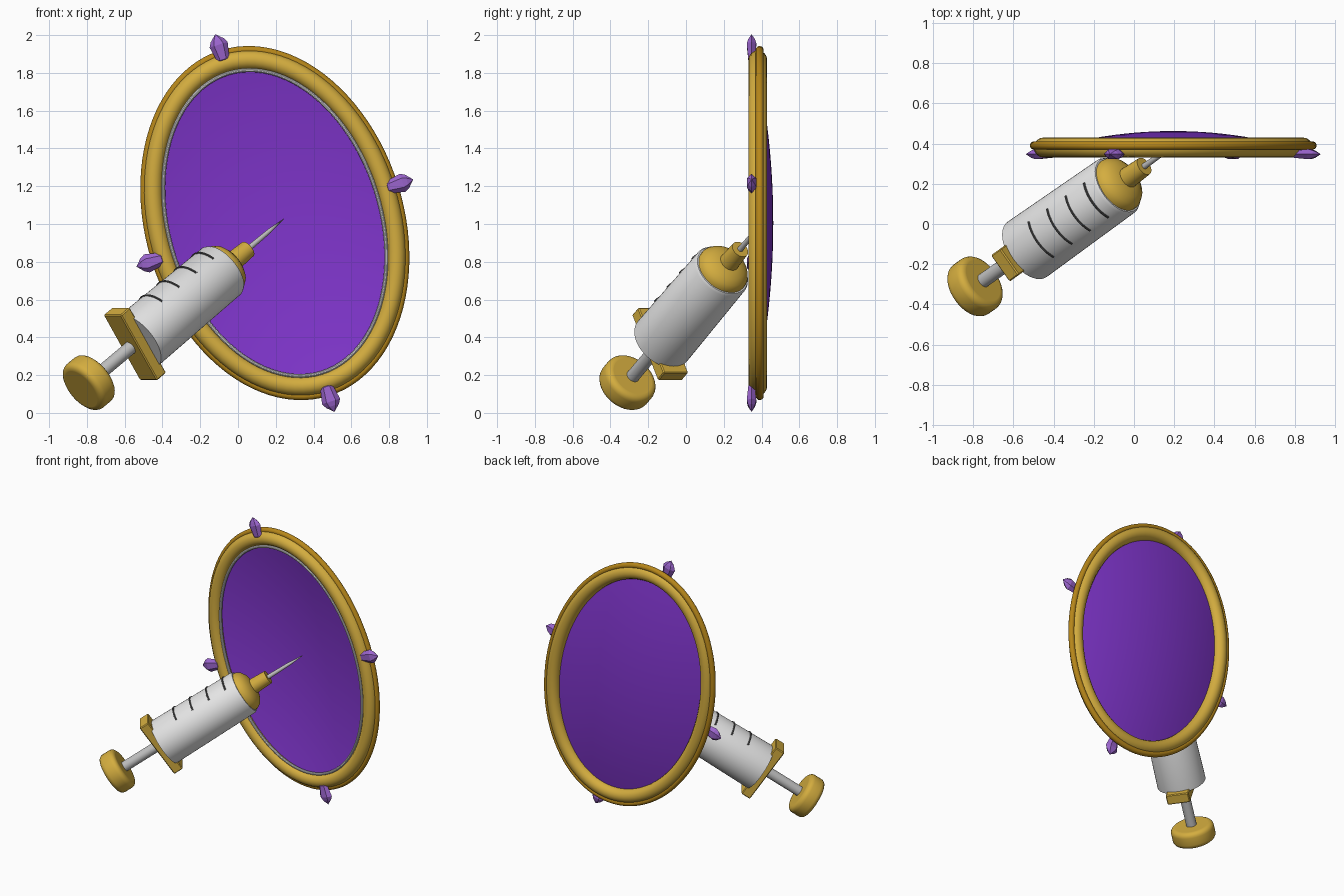
import bpy, bmesh, math
from mathutils import Matrix, Vector

if "Cube" in bpy.data.objects:
    bpy.data.objects.remove(bpy.data.objects["Cube"])


def material(name, rgb):
    m = bpy.data.materials.new(name)
    m.diffuse_color = (*rgb, 1)
    m.use_nodes = True
    m.node_tree.nodes["Principled BSDF"].inputs["Base Color"].default_value = m.diffuse_color
    return m


GOLD = material("gold", (0.66, 0.42, 0.05))
DARK_GOLD = material("dark gold", (0.47, 0.24, 0.01))
PURPLE = material("purple glass", (0.216, 0.036, 0.61))
VIOLET = material("violet crystal", (0.33, 0.13, 0.62))
WHITE = material("pale barrel", (0.78, 0.78, 0.78))
SILVER = material("silver", (0.53, 0.53, 0.53))
GREY = material("dark grey", (0.09, 0.09, 0.09))

# Frame of the tilted oval, and of the slanted injector (local z = axis)
OVAL = Matrix.Translation((0.195, 0, 1.005)) @ Matrix.Rotation(math.radians(-17.5), 4, 'Y')
axis = Vector((1, 0.71, 0.84)).normalized()
side = Vector((0, 0, 1)).cross(axis).normalized()
up = axis.cross(side)
TOOL = Matrix((-side, up, axis)).transposed()
if TOOL.determinant() < 0:
    TOOL = Matrix((side, up, axis)).transposed()
TOOL = Matrix.Translation((-0.79, -0.31, 0.16)) @ TOOL.to_4x4()


def finish(name, bm, mat, matrix, smooth=True):
    bmesh.ops.remove_doubles(bm, verts=bm.verts, dist=1e-5)
    bmesh.ops.recalc_face_normals(bm, faces=bm.faces)
    me = bpy.data.meshes.new(name)
    bm.to_mesh(me)
    bm.free()
    me.transform(matrix)
    me.materials.append(mat)
    for p in me.polygons:
        p.use_smooth = smooth
    if smooth:
        me.set_sharp_from_angle(angle=math.radians(35))
    ob = bpy.data.objects.new(name, me)
    bpy.context.collection.objects.link(ob)
    return ob


def skin(rows, closed_rows=False):
    """Joins equal loops of points with quads; each loop is closed."""
    bm = bmesh.new()
    v = [[bm.verts.new(p) for p in row] for row in rows]
    n, m = len(rows), len(rows[0])
    for i in range(n if closed_rows else n - 1):
        for j in range(m):
            a, b = v[i], v[(i + 1) % n]
            bm.faces.new((a[j], a[(j + 1) % m], b[(j + 1) % m], b[j]))
    return bm


def lathe(name, profile, mat, matrix, sides=40, smooth=True):
    rows = [[(r * math.cos(2 * math.pi * j / sides), r * math.sin(2 * math.pi * j / sides), z)
             for j in range(sides)] for r, z in profile]
    return finish(name, skin(rows), mat, matrix, smooth)


def oval_ring(name, a, b, y, r, mat, n=96, m=16):
    rows = []
    for i in range(n):
        t = 2 * math.pi * i / n
        row = []
        for j in range(m):
            u = 2 * math.pi * j / m
            o = r * math.cos(u)
            row.append(((a + o) * math.cos(t), y + r * math.sin(u), (b + o) * math.sin(t)))
        rows.append(row)
    return finish(name, skin(rows, True), mat, OVAL)


# Oval frame
oval_ring("frame_ring", 0.615, 0.885, 0.38, 0.05, GOLD)
oval_ring("frame_outer_rim", 0.662, 0.938, 0.39, 0.021, DARK_GOLD)
oval_ring("frame_inner_trim", 0.561, 0.83, 0.357, 0.010, WHITE, m=10)

# Bowed glass, bulging to the back
rows = []
for k in range(13):
    f = k / 12
    rows.append([(0.575 * f * math.cos(2 * math.pi * j / 96), 0.462 - 0.082 * f * f,
                  0.845 * f * math.sin(2 * math.pi * j / 96)) for j in range(96)])
finish("glass", skin(rows), PURPLE, OVAL)

# Four crystals on the ends of the oval's axes
for k, dist in enumerate((0.97, 0.69, 0.97, 0.69)):
    place = (OVAL @ Matrix.Rotation(k * math.pi / 2, 4, 'Y') @ Matrix.Translation((0, 0.347, dist))
             @ Matrix.Diagonal((1, 0.58, 1, 1)))
    lathe(f"crystal_{k + 1}", [(0, -0.075), (0.034, -0.062), (0.05, 0.02), (0.036, 0.045), (0, 0.078)],
          VIOLET, place, sides=6, smooth=False)

# Thumb cap with rounded edges
cap = [(0, -0.06), (0.115, -0.06)]
cap += [(0.117 + 0.033 * math.sin(a), -0.027 - 0.033 * math.cos(a))
        for a in (math.pi / 8 * i for i in range(5))]
cap += [(r, -z) for r, z in reversed(cap)]
lathe("thumb_cap", cap, GOLD, TOOL)

lathe("plunger_rod", [(0, 0), (0.036, 0), (0.036, 0.4), (0, 0.4)], SILVER, TOOL, 24)

# Finger grip bar
bm = bmesh.new()
bmesh.ops.create_cube(bm, size=1, matrix=Matrix.Translation((0, 0, 0.363))
                      @ Matrix.Diagonal((0.16, 0.42, 0.072, 1)))
bmesh.ops.bevel(bm, geom=bm.edges[:], offset=0.006, segments=1, affect='EDGES')
finish("finger_grip", bm, GOLD, TOOL, smooth=False)

# Barrel, nose cone and needle
lathe("barrel", [(0, 0.385), (0.168, 0.385), (0.168, 0.4), (0.16, 1.04), (0.152, 1.055), (0, 1.055)],
      WHITE, TOOL, 48)
lathe("nose_cone", [(0, 1.04), (0.145, 1.045), (0.143, 1.07), (0.128, 1.095), (0.1, 1.115),
                    (0.056, 1.13), (0, 1.13)], GOLD, TOOL)
lathe("nozzle", [(0, 1.1), (0.055, 1.1), (0.048, 1.25), (0, 1.25)], GOLD, TOOL, 24)
lathe("needle", [(0, 1.23), (0.016, 1.23), (0.012, 1.42), (0, 1.548)], SILVER, TOOL, 16)

# Measuring marks: thin arcs over the top of the barrel
for k in range(4):
    z = 0.575 + 0.135 * k
    rad = 0.168 - 0.008 * (z - 0.4) / 0.64
    rows = []
    for i in range(17):
        a = math.pi / 2 + math.radians(-40 + 5 * i)
        rows.append([((rad + 0.006 * math.cos(u)) * math.cos(a), (rad + 0.006 * math.cos(u)) * math.sin(a),
                      z + 0.006 * math.sin(u)) for u in (math.pi / 4 * j for j in range(8))])
    finish(f"measuring_mark_{k + 1}", skin(rows), GREY, TOOL)
